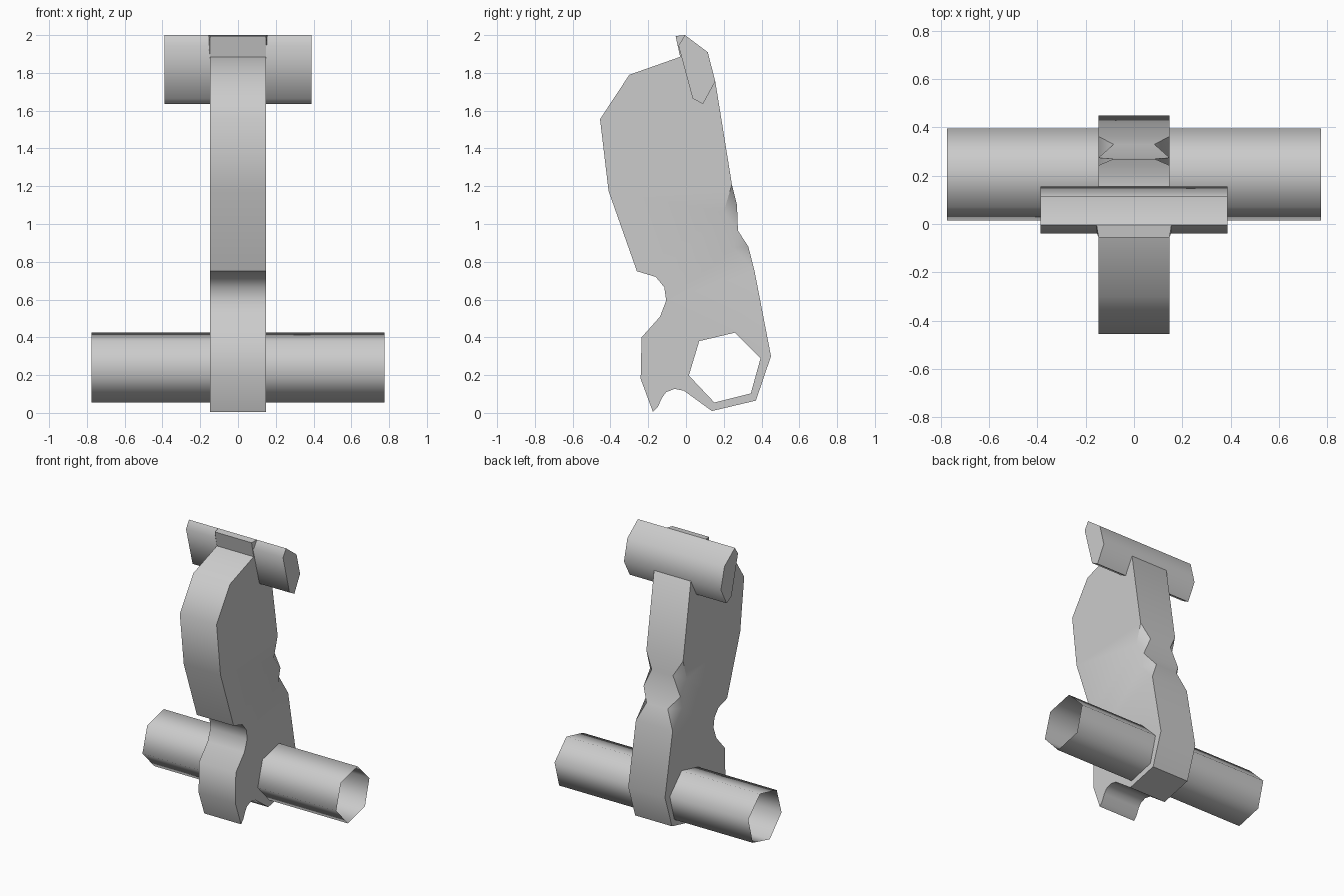
import bpy, bmesh
from math import radians

if "Cube" in bpy.data.objects:
    bpy.data.objects.remove(bpy.data.objects["Cube"])

HALF = 0.147   # half thickness of the plate


def finish(bm, name, angle):
    bmesh.ops.recalc_face_normals(bm, faces=bm.faces)
    mesh = bpy.data.meshes.new(name)
    bm.to_mesh(mesh)
    bm.free()
    ob = bpy.data.objects.new(name, mesh)
    bpy.context.collection.objects.link(ob)
    bpy.ops.object.select_all(action='DESELECT')
    ob.select_set(True)
    bpy.context.view_layer.objects.active = ob
    bpy.ops.object.shade_smooth_by_angle(angle=radians(angle))
    return ob


def ring(bm, pts, x):
    return [bm.verts.new((x, y, z)) for y, z in pts]


def extrude(name, pts, half, caps=True, angle=50):
    """Sweep a (y, z) profile along x, symmetric about x = 0."""
    bm = bmesh.new()
    a, b = ring(bm, pts, -half), ring(bm, pts, half)
    n = len(pts)
    for i in range(n):
        j = (i + 1) % n
        bm.faces.new((a[i], a[j], b[j], b[i]))
    if caps:
        bm.faces.new(a)
        bm.faces.new(b)
    return finish(bm, name, angle)


hexagon = [(0.07, 0.38), (0.26, 0.425), (0.395, 0.29),
           (0.343, 0.103), (0.15, 0.055), (0.015, 0.198)]

# plate outline: back edge first waist points, then round the top and front
outline = [(0.363, 0.75), (0.25, 0.873), (0.275, 0.965), (0.20, 1.065), (0.243, 1.21),
           (0.155, 1.755), (0.02, 1.86), (-0.03, 1.885), (-0.30, 1.79), (-0.455, 1.555),
           (-0.41, 1.175), (-0.26, 0.75), (-0.16, 0.72), (-0.115, 0.665),
           (-0.105, 0.595), (-0.137, 0.51), (-0.235, 0.40), (-0.24, 0.18),
           (-0.175, 0.005), (-0.15, 0.03), (-0.127, 0.08), (-0.105, 0.11),
           (-0.06, 0.127), (-0.01, 0.117), (0.137, 0.01), (0.37, 0.065), (0.45, 0.30)]

bm = bmesh.new()
sides = []
for s in (-1, 1):
    loop, hole = ring(bm, outline, s * HALF), ring(bm, hexagon, s * HALF)
    edges = [bm.edges.new((r[i], r[i - 1])) for r in (loop, hole) for i in range(len(r))]
    bmesh.ops.triangle_fill(bm, edges=edges, use_beauty=True, normal=(s, 0, 0))
    # narrow points of the two corner notches
    low = bm.verts.new((s * 0.085, 0.33, 0.88))
    high = bm.verts.new((s * 0.085, 0.27, 1.10))
    for k, mid in ((0, low), (2, high)):
        bm.faces.new((loop[k], loop[k + 1], mid))
        bm.faces.new((loop[k + 1], loop[k + 2], mid))
    sides.append([loop[0], low, loop[2], high] + loop[4:])
a, b = sides
for i in range(len(a)):
    bm.faces.new((a[i - 1], a[i], b[i], b[i - 1]))
finish(bm, "plate", 45)

# open hexagonal tube through the plate
extrude("cross_tube", hexagon, 0.775, caps=False, angle=75)

# crossbar at the top
bar = [(-0.04, 1.945), (-0.005, 2.0), (0.115, 1.91), (0.155, 1.755),
       (0.09, 1.635), (0.035, 1.665)]
extrude("top_bar", bar, 0.388)

# tapered ridge joining the bar to the plate
bm = bmesh.new()
rows = [(0.147, -0.055, 1.995), (0.155, -0.005, 2.0), (0.155, -0.035, 1.94),
        (0.147, -0.02, 1.88), (0.147, -0.03, 1.88)]
left = [bm.verts.new((-x, y, z)) for x, y, z in rows]
right = [bm.verts.new(r) for r in rows]
for i in range(5):
    bm.faces.new((left[i - 1], left[i], right[i], right[i - 1]))
for side in (left, right):
    bm.faces.new(side)
finish(bm, "bar_ridge", 30)
